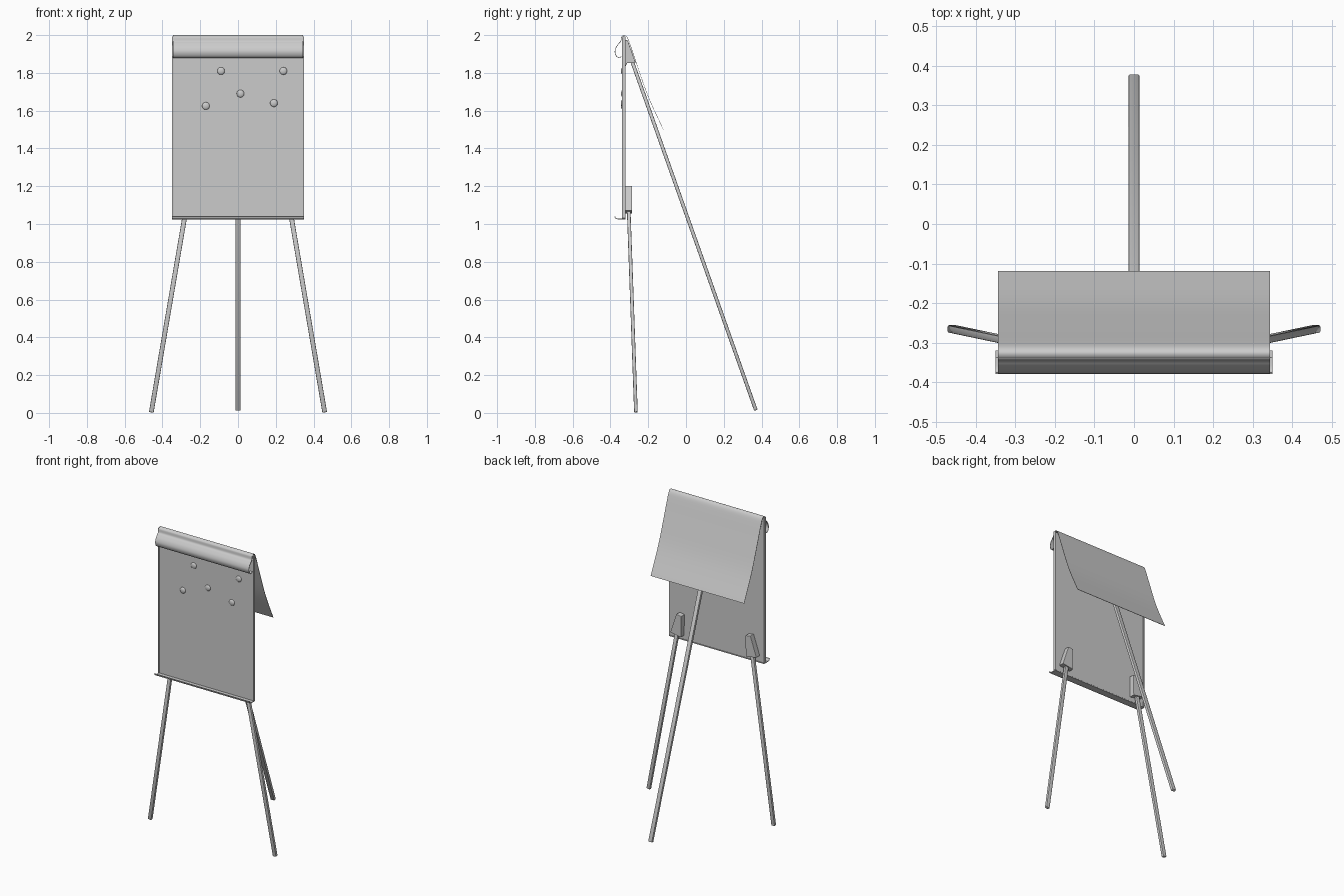
import bpy, bmesh, math
from mathutils import Vector, Matrix

if "Cube" in bpy.data.objects:
    bpy.data.objects.remove(bpy.data.objects["Cube"])


def finish(name, bm, smooth=False, bevel=0, thick=0):
    bmesh.ops.recalc_face_normals(bm, faces=bm.faces)
    me = bpy.data.meshes.new(name)
    bm.to_mesh(me)
    bm.free()
    ob = bpy.data.objects.new(name, me)
    bpy.context.collection.objects.link(ob)
    bpy.ops.object.select_all(action='DESELECT')
    bpy.context.view_layer.objects.active = ob
    ob.select_set(True)
    if thick:
        m = ob.modifiers.new("thickness", 'SOLIDIFY')
        m.thickness, m.offset = thick, 0
        bpy.ops.object.modifier_apply(modifier=m.name)
    if bevel:
        m = ob.modifiers.new("bevel", 'BEVEL')
        m.width, m.segments = bevel, 2
        bpy.ops.object.modifier_apply(modifier=m.name)
    if smooth:
        bpy.ops.object.shade_smooth_by_angle(angle=math.radians(40))
    return ob


def box(name, lo, hi, bevel=0):
    lo, hi = Vector(lo), Vector(hi)
    bm = bmesh.new()
    bmesh.ops.create_cube(bm, size=1, matrix=Matrix.Translation((lo + hi) / 2)
                          @ Matrix.Diagonal((*(hi - lo), 1)))
    return finish(name, bm, bevel=bevel)


def leg(name, top, foot, w, d):
    top, foot = Vector(top), Vector(foot)
    t = (top - foot).normalized()
    side = Vector((0, 1, 0)).cross(t).normalized()
    rot = Matrix((side, t.cross(side), t)).transposed().to_4x4()
    bm = bmesh.new()
    bmesh.ops.create_cube(bm, size=1, matrix=Matrix.Translation((top + foot) / 2) @ rot
                          @ Matrix.Diagonal((w, d, (top - foot).length, 1)))
    return finish(name, bm, bevel=0.004, smooth=True)


def spline(pts, n=5):
    p = [Vector(q) for q in pts]
    p = [2 * p[0] - p[1]] + p + [2 * p[-1] - p[-2]]
    out = []
    for a, b, c, d in zip(p, p[1:], p[2:], p[3:]):
        for i in range(n):
            t = i / n
            out.append(0.5 * (2 * b + (c - a) * t + (2 * a - 5 * b + 4 * c - d) * t ** 2
                              + (3 * b - a - 3 * c + d) * t ** 3))
    return out + [p[-2]]


def sheet(name, pts, half, thick):
    bm = bmesh.new()
    rows = [[bm.verts.new((s * half, q[0], q[1])) for s in (-1, 1)] for q in spline(pts)]
    for a, b in zip(rows, rows[1:]):
        bm.faces.new((a[0], a[1], b[1], b[0]))
    return finish(name, bm, smooth=True, thick=thick)


def prism(name, outline, move, matrix=Matrix()):
    bm = bmesh.new()
    f = bm.faces.new([bm.verts.new(p) for p in outline])
    r = bmesh.ops.extrude_face_region(bm, geom=[f])
    bmesh.ops.translate(bm, vec=move, verts=[v for v in r['geom'] if isinstance(v, bmesh.types.BMVert)])
    bmesh.ops.transform(bm, matrix=matrix, verts=bm.verts)
    return finish(name, bm, bevel=0.002)


# Board and its side rails
box("board", (-0.344, -0.335, 1.03), (0.344, -0.322, 1.985))
for s, label in ((-1, "left"), (1, "right")):
    box("side_rail_" + label, (s * 0.346 - 0.004, -0.339, 1.03),
        (s * 0.346 + 0.004, -0.319, 1.993), bevel=0.002)

# Pen tray with a curled front lip
sheet("pen_tray", [(-0.377, 1.041), (-0.374, 1.032), (-0.362, 1.027), (-0.34, 1.026),
                   (-0.32, 1.026)], 0.35, 0.004)

# Paper clamp roll at the top front
sheet("paper_clamp", [(-0.328, 1.996), (-0.341, 1.99), (-0.345, 1.968), (-0.356, 1.955),
                      (-0.37, 1.935), (-0.376, 1.912), (-0.369, 1.89), (-0.354, 1.88),
                      (-0.341, 1.887)], 0.344, 0.003)

# Paper thrown over the back
sheet("flipped_paper", [(-0.342, 1.988), (-0.334, 1.997), (-0.322, 1.998), (-0.309, 1.984),
                        (-0.294, 1.945), (-0.262, 1.85), (-0.2, 1.675), (-0.12, 1.5)],
      0.343, 0.002)

# Round magnets
for i, (x, z) in enumerate([(-0.09, 1.81), (0.24, 1.81), (0.013, 1.69),
                            (-0.17, 1.625), (0.19, 1.64)]):
    bm = bmesh.new()
    bmesh.ops.create_uvsphere(bm, u_segments=20, v_segments=12, radius=1,
                              matrix=Matrix.Translation((x, -0.335, z))
                              @ Matrix.Diagonal((0.02, 0.009, 0.02, 1)))
    finish(f"magnet_{i + 1}", bm, smooth=True)

# Front legs with tapered brackets
for s, label in ((-1, "left"), (1, "right")):
    leg("front_leg_" + label, (s * 0.268, -0.305, 1.12), (s * 0.459, -0.265, 0.003), 0.025, 0.019)
    tilt = Matrix.Translation((s * 0.266, 0, 1.13)) @ Matrix.Rotation(-s * 0.17, 4, 'Y').inverted()
    tilt = Matrix.Translation((s * 0.266, 0, 1.13)) @ Matrix.Rotation(-s * math.radians(9.7), 4, 'Y')
    prism("front_bracket_" + label,
          [(-0.04, -0.322, -0.068), (0.04, -0.322, -0.068),
           (0.018, -0.322, 0.07), (-0.018, -0.322, 0.07)], (0, 0.036, 0), tilt)

# Back leg with wedge bracket
leg("back_leg", (0, -0.296, 1.89), (0, 0.37, 0.014), 0.028, 0.019)
prism("back_bracket", [(-0.035, -0.322, 1.975), (-0.035, -0.308, 1.972), (-0.035, -0.266, 1.852),
                       (-0.035, -0.312, 1.852), (-0.035, -0.322, 1.83)], (0.07, 0, 0))
